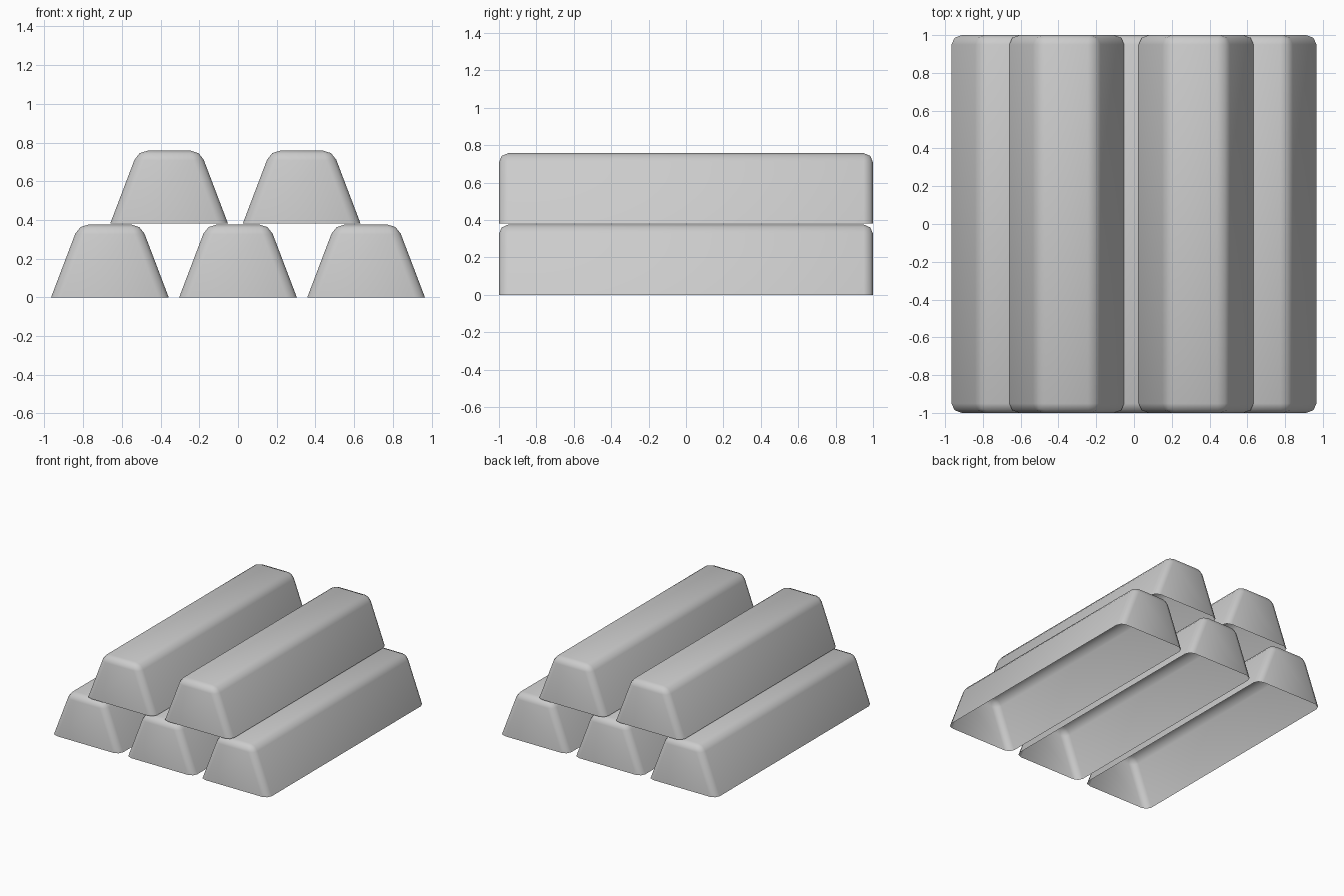
import bpy
import bmesh

if "Cube" in bpy.data.objects:
    bpy.data.objects.remove(bpy.data.objects["Cube"])

LENGTH, HEIGHT = 2.0, 0.376
BOTTOM_HALF, TOP_HALF = 0.304, 0.161


def make_bar(name, x, z):
    """Trapezoid ingot shell, rounded top and ends, open underneath."""
    bm = bmesh.new()
    profile = [(-BOTTOM_HALF, 0), (BOTTOM_HALF, 0), (TOP_HALF, HEIGHT), (-TOP_HALF, HEIGHT)]
    face = bm.faces.new([bm.verts.new((px, -LENGTH / 2, pz)) for px, pz in profile])
    result = bmesh.ops.extrude_face_region(bm, geom=[face])
    moved = [v for v in result["geom"] if isinstance(v, bmesh.types.BMVert)]
    bmesh.ops.translate(bm, verts=moved, vec=(0, LENGTH, 0))
    bmesh.ops.recalc_face_normals(bm, faces=bm.faces[:])

    # Round the top and end edges, leaving the base outline sharp
    edges = [e for e in bm.edges if max(v.co.z for v in e.verts) > 0.01]
    bmesh.ops.bevel(bm, geom=edges, offset=0.05, offset_type='OFFSET',
                    segments=2, profile=0.5, affect='EDGES', clamp_overlap=True)
    bmesh.ops.recalc_face_normals(bm, faces=bm.faces[:])

    # Open the underside
    base = [f for f in bm.faces if max(v.co.z for v in f.verts) < 0.001]
    bmesh.ops.delete(bm, geom=base, context='FACES')

    mesh = bpy.data.meshes.new(name)
    bm.to_mesh(mesh)
    bm.free()
    bar = bpy.data.objects.new(name, mesh)
    bar.location = (x, 0, z)
    bpy.context.collection.objects.link(bar)

    bpy.ops.object.select_all(action='DESELECT')
    bar.select_set(True)
    bpy.context.view_layer.objects.active = bar
    bpy.ops.object.shade_smooth_by_angle(angle=0.8)


# Lower row of three bars
for label, x in (("left", -0.662), ("middle", 0.0), ("right", 0.662)):
    make_bar(f"lower_bar_{label}", x, 0.0)

# Upper row of two bars, resting over the gaps
for label, x in (("left", -0.356), ("right", 0.329)):
    make_bar(f"upper_bar_{label}", x, 0.382)
